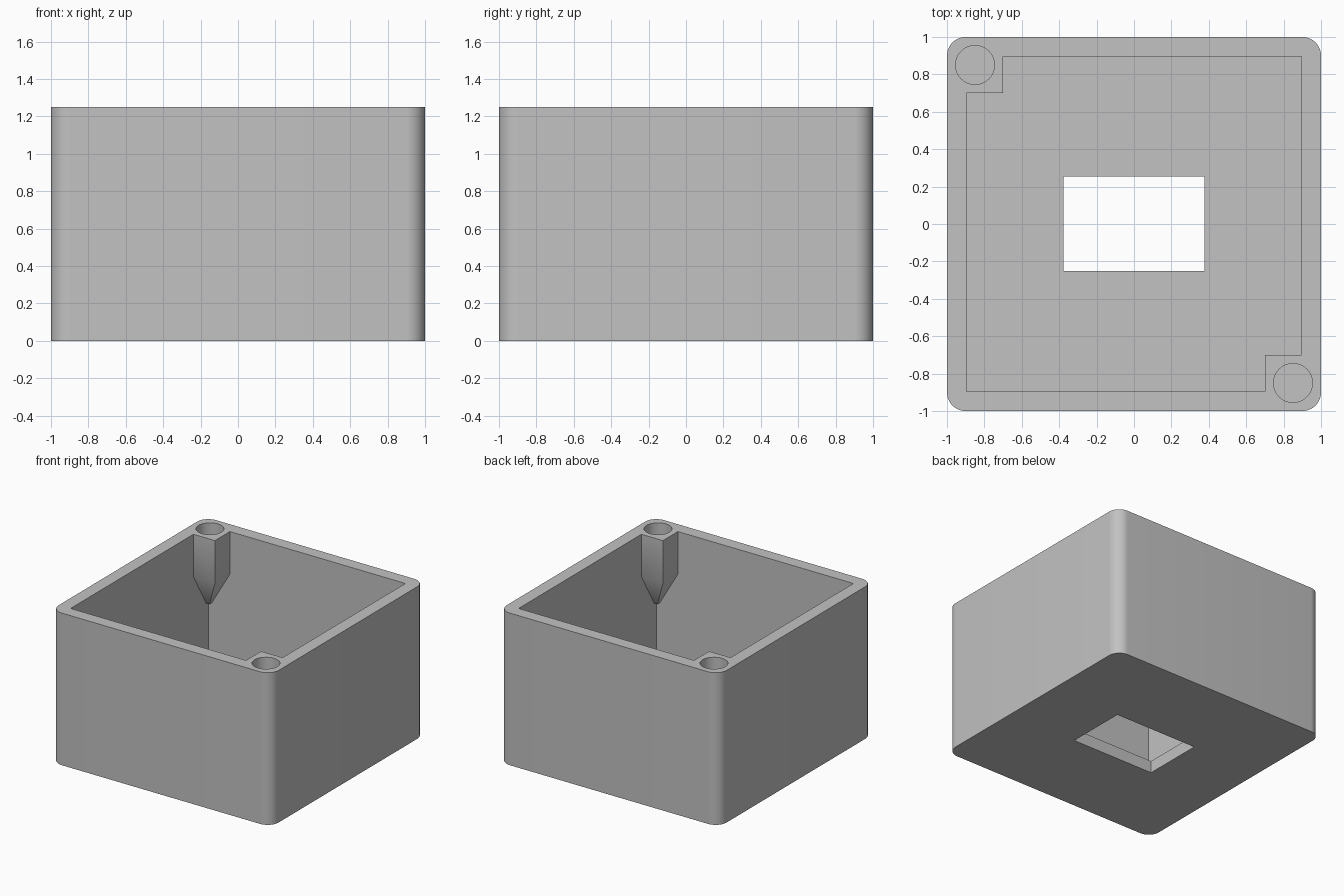
import bpy, bmesh, math

default = bpy.data.objects.get("Cube")
if default:
    bpy.data.objects.remove(default, do_unlink=True)

HEIGHT, FLOOR, INNER, POST = 1.25, 0.10, 0.895, 0.70
CORNER_R, HOLE_POS, HOLE_R, HOLE_DEPTH = 0.1, 0.85, 0.104, 0.30
POST_BASE, POST_TIP = 0.90, 0.62

grey = bpy.data.materials.new("plain grey")
grey.use_nodes = True
colour = (0.54, 0.54, 0.54, 1)
grey.diffuse_color = colour
grey.node_tree.nodes["Principled BSDF"].inputs["Base Color"].default_value = colour


def loft(name, rings):
    """Closed solid through a stack of (outline, z) rings."""
    bm = bmesh.new()
    loops = [[bm.verts.new((x, y, z)) for x, y in outline] for outline, z in rings]
    for low, high in zip(loops, loops[1:]):
        n = len(low)
        for i in range(n):
            j = (i + 1) % n
            bm.faces.new((low[i], low[j], high[j], high[i]))
    bm.faces.new(loops[0][::-1])
    bm.faces.new(loops[-1])
    bmesh.ops.recalc_face_normals(bm, faces=bm.faces)
    mesh = bpy.data.meshes.new(name)
    bm.to_mesh(mesh)
    bm.free()
    mesh.materials.append(grey)
    obj = bpy.data.objects.new(name, mesh)
    bpy.context.collection.objects.link(obj)
    return obj


def rect(x0, x1, y0, y1):
    return [(x0, y0), (x1, y0), (x1, y1), (x0, y1)]


def circle(cx, cy, r, n=48):
    return [(cx + r * math.cos(math.tau * i / n), cy + r * math.sin(math.tau * i / n))
            for i in range(n)]


def rounded_square(half, r, steps=12):
    c = half - r
    pts = []
    for k, (sx, sy) in enumerate(((1, 1), (-1, 1), (-1, -1), (1, -1))):
        for i in range(steps + 1):
            a = math.pi / 2 * (k + i / steps)
            pts.append((sx * c + r * math.cos(a), sy * c + r * math.sin(a)))
    return pts


def subtract(target, cutter):
    cutter.hide_render = True
    mod = target.modifiers.new("cut", "BOOLEAN")
    mod.operation, mod.solver, mod.object = "DIFFERENCE", "EXACT", cutter
    bpy.ops.object.select_all(action="DESELECT")
    bpy.context.view_layer.objects.active = target
    target.select_set(True)
    bpy.ops.object.modifier_apply(modifier=mod.name)
    bpy.data.objects.remove(cutter, do_unlink=True)


# Outer body and the hollow inside it
box = loft("enclosure_box", [(rounded_square(1, CORNER_R), 0),
                             (rounded_square(1, CORNER_R), HEIGHT)])
cavity_outline = rect(-INNER, INNER, -INNER, INNER)
cavity = loft("cavity_cutter", [(cavity_outline, FLOOR), (cavity_outline, HEIGHT + 0.1)])

# Corner screw posts with tapered undersides, left standing in the hollow
for s in (1, -1):
    def post_outline(inner):
        return rect(*sorted((s * inner, s * 1.1)), *sorted((-s * inner, -s * 1.1)))
    post = loft("post_cutter", [(post_outline(INNER - 0.03), POST_TIP),
                                (post_outline(POST), POST_BASE),
                                (post_outline(POST), HEIGHT + 0.2)])
    subtract(cavity, post)
subtract(box, cavity)

# Screw holes in the posts
for s in (1, -1):
    bore = circle(s * HOLE_POS, -s * HOLE_POS, HOLE_R)
    subtract(box, loft("hole_cutter", [(bore, HEIGHT - HOLE_DEPTH), (bore, HEIGHT + 0.1)]))

# Rectangular window through the floor
window = rect(-0.377, 0.377, -0.25, 0.255)
subtract(box, loft("window_cutter", [(window, -0.1), (window, FLOOR + 0.1)]))

bpy.ops.object.select_all(action="DESELECT")
box.select_set(True)
bpy.context.view_layer.objects.active = box
bpy.ops.object.shade_smooth_by_angle(angle=math.radians(40))
